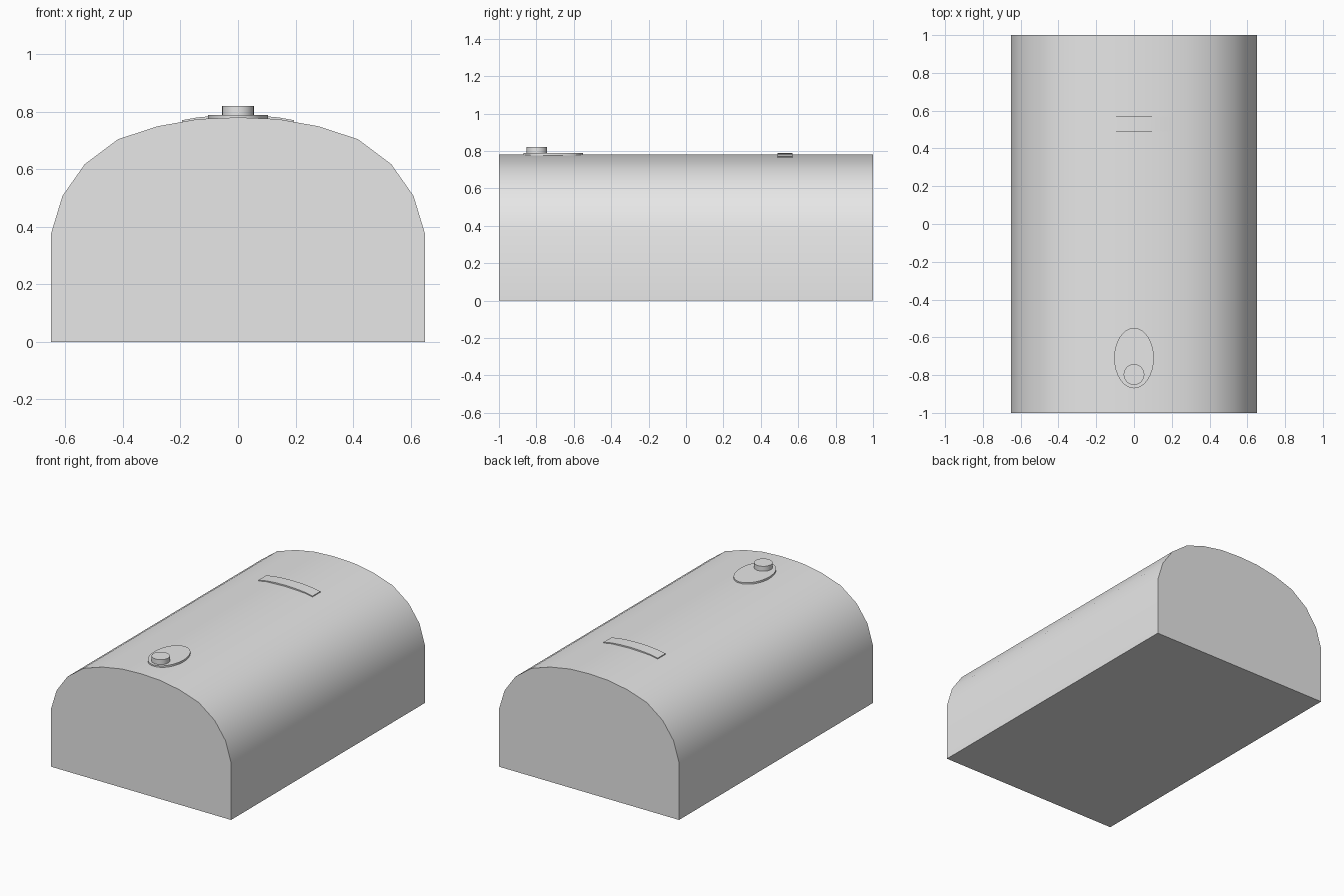
import bpy, bmesh, math

if "Cube" in bpy.data.objects:
    bpy.data.objects.remove(bpy.data.objects["Cube"])

grey = bpy.data.materials.new("plain_grey")
grey.diffuse_color = (0.8, 0.8, 0.8, 1)
grey.use_nodes = True
grey.node_tree.nodes["Principled BSDF"].inputs["Base Color"].default_value = grey.diffuse_color


def finish(name, bm):
    bmesh.ops.recalc_face_normals(bm, faces=bm.faces)
    me = bpy.data.meshes.new(name)
    bm.to_mesh(me)
    bm.free()
    ob = bpy.data.objects.new(name, me)
    bpy.context.collection.objects.link(ob)
    me.materials.append(grey)
    bpy.ops.object.select_all(action='DESELECT')
    bpy.context.view_layer.objects.active = ob
    ob.select_set(True)
    bpy.ops.object.shade_smooth_by_angle(angle=math.radians(30))
    return ob


def extrude(name, pts, axis, a, b):
    """Extrude a closed 2D outline along y (x, z points) or z (x, y points)."""
    bm = bmesh.new()
    put = (lambda p, t: (p[0], t, p[1])) if axis == 'y' else (lambda p, t: (p[0], p[1], t))
    lo = [bm.verts.new(put(p, a)) for p in pts]
    hi = [bm.verts.new(put(p, b)) for p in pts]
    bm.faces.new(lo)
    bm.faces.new(hi)
    n = len(pts)
    for i in range(n):
        j = (i + 1) % n
        bm.faces.new((lo[i], lo[j], hi[j], hi[i]))
    return finish(name, bm)


def mirrored(half):
    """Right half from edge to centre, then the left half back down."""
    return half + [(-x, z) for x, z in reversed(half) if x > 0]


def ellipse(cy, rx, ry, n):
    return [(rx * math.cos(2 * math.pi * i / n), cy + ry * math.sin(2 * math.pi * i / n))
            for i in range(n)]


# Arched body
extrude("arched_body", mirrored([
    (0.65, 0), (0.65, 0.375), (0.61, 0.507), (0.532, 0.618), (0.417, 0.704),
    (0.28, 0.749), (0.14, 0.774), (0, 0.78)]), 'y', -1, 1)

# Curved strip following the arch
top = mirrored([(0.195, 0.77), (0.14, 0.78), (0.07, 0.786), (0, 0.788)])
extrude("curved_strip", top + [(x, z - 0.012) for x, z in reversed(top)], 'y', 0.49, 0.57)

# Oval plate with a round knob
extrude("oval_plate", ellipse(-0.71, 0.105, 0.16, 32), 'z', 0.774, 0.788)
extrude("round_knob", ellipse(-0.797, 0.055, 0.055, 24), 'z', 0.78, 0.82)
